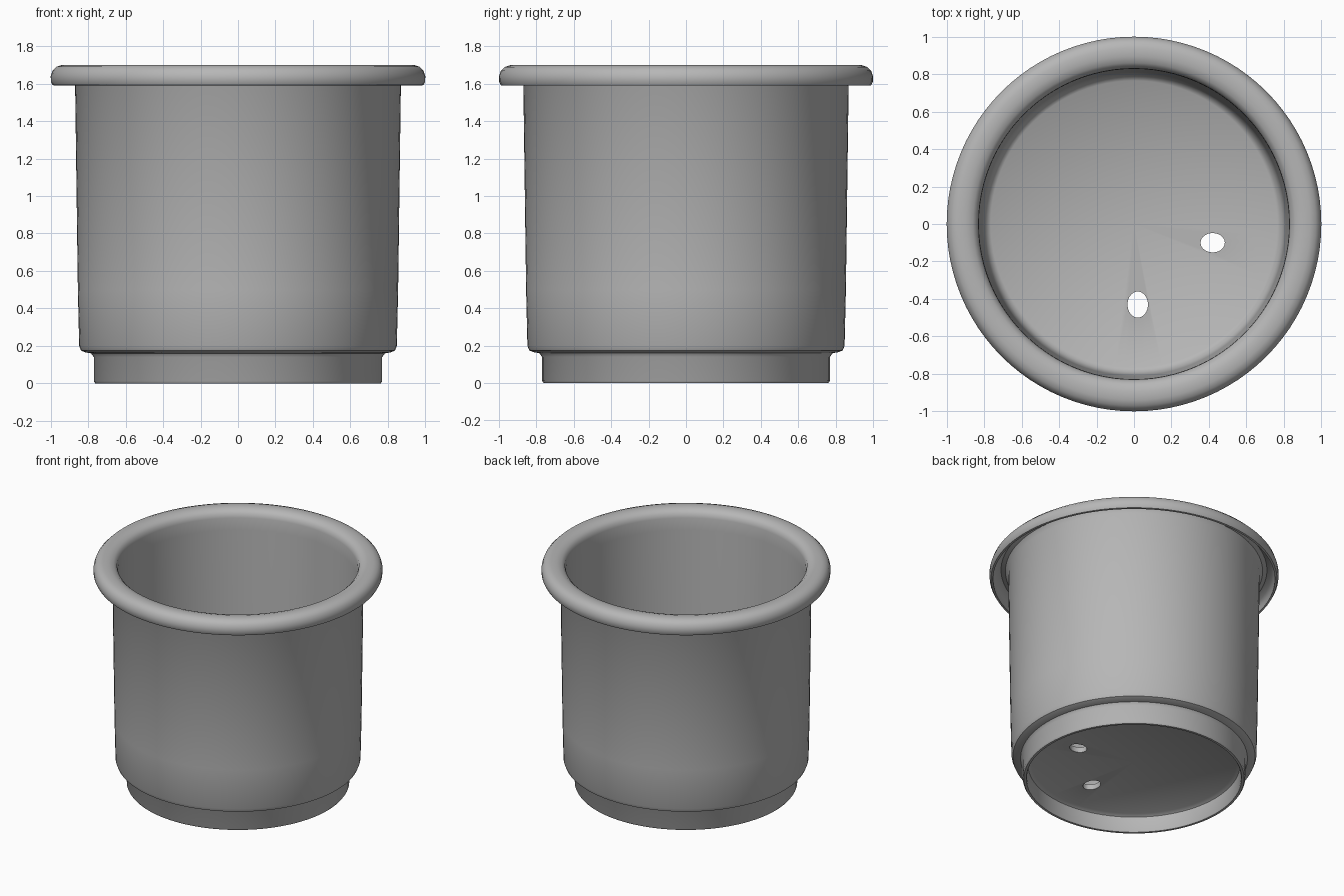
import bpy, bmesh, math
from mathutils import Matrix

cube = bpy.data.objects.get("Cube")
if cube:
    bpy.data.objects.remove(cube, do_unlink=True)

grey = bpy.data.materials.new("plain grey")
grey.use_nodes = True
color = (0.47, 0.47, 0.47, 1)
grey.diffuse_color = color
grey.node_tree.nodes["Principled BSDF"].inputs["Base Color"].default_value = color


def lathe(name, profile, steps=96):
    """Revolve an (r, z) outline around the z axis."""
    bm = bmesh.new()
    verts = [bm.verts.new((r, 0, z)) for r, z in profile]
    edges = [bm.edges.new(pair) for pair in zip(verts, verts[1:])]
    bmesh.ops.spin(bm, geom=verts + edges, axis=(0, 0, 1), cent=(0, 0, 0),
                   angle=math.tau, steps=steps)
    bmesh.ops.remove_doubles(bm, verts=bm.verts, dist=1e-4)
    bmesh.ops.recalc_face_normals(bm, faces=bm.faces)
    mesh = bpy.data.meshes.new(name)
    bm.to_mesh(mesh)
    bm.free()
    mesh.materials.append(grey)
    obj = bpy.data.objects.new(name, mesh)
    bpy.context.collection.objects.link(obj)
    return obj


# Wall, rolled lip, stepped foot and floor as one continuous shell
pot = lathe("pot", [
    # underside of the floor and foot ring
    (0, 0.13), (0.71, 0.13), (0.735, 0.115), (0.74, 0.01), (0.745, 0),
    (0.762, 0), (0.77, 0.012), (0.77, 0.14), (0.785, 0.16),
    # rounded lower edge and outer wall
    (0.815, 0.165), (0.838, 0.175), (0.848, 0.20), (0.855, 0.5), (0.87, 1.62),
    # hollow underside of the lip
    (0.89, 1.655), (0.92, 1.665), (0.955, 1.65), (0.972, 1.62), (0.975, 1.59),
    # outside of the lip
    (0.99, 1.592), (0.999, 1.61), (1.0, 1.64), (0.99, 1.67), (0.97, 1.69),
    (0.94, 1.70), (0.895, 1.70), (0.86, 1.69), (0.838, 1.67), (0.83, 1.64),
    # inner wall and floor
    (0.828, 1.55), (0.81, 0.5), (0.805, 0.23), (0.79, 0.19), (0.765, 0.17),
    (0, 0.17),
])

# Two oval drain holes through the floor
bm = bmesh.new()
for x, y, rx, ry in ((0.42, -0.10, 0.065, 0.052), (0.02, -0.43, 0.055, 0.07)):
    bmesh.ops.create_cone(
        bm, cap_ends=True, segments=20, radius1=1, radius2=1, depth=1,
        matrix=Matrix.Translation((x, y, 0.15)) @ Matrix.Diagonal((rx, ry, 0.2, 1)))
mesh = bpy.data.meshes.new("drain_hole_cutter")
bm.to_mesh(mesh)
bm.free()
mesh.materials.append(grey)
cutter = bpy.data.objects.new("drain_hole_cutter", mesh)
bpy.context.collection.objects.link(cutter)
cutter.hide_render = True

bpy.context.view_layer.objects.active = pot
pot.select_set(True)
cut = pot.modifiers.new("drain holes", 'BOOLEAN')
cut.operation = 'DIFFERENCE'
cut.solver = 'EXACT'
cut.object = cutter
bpy.ops.object.modifier_apply(modifier=cut.name)
bpy.data.objects.remove(cutter, do_unlink=True)

bpy.ops.object.shade_smooth_by_angle(angle=math.radians(40))
